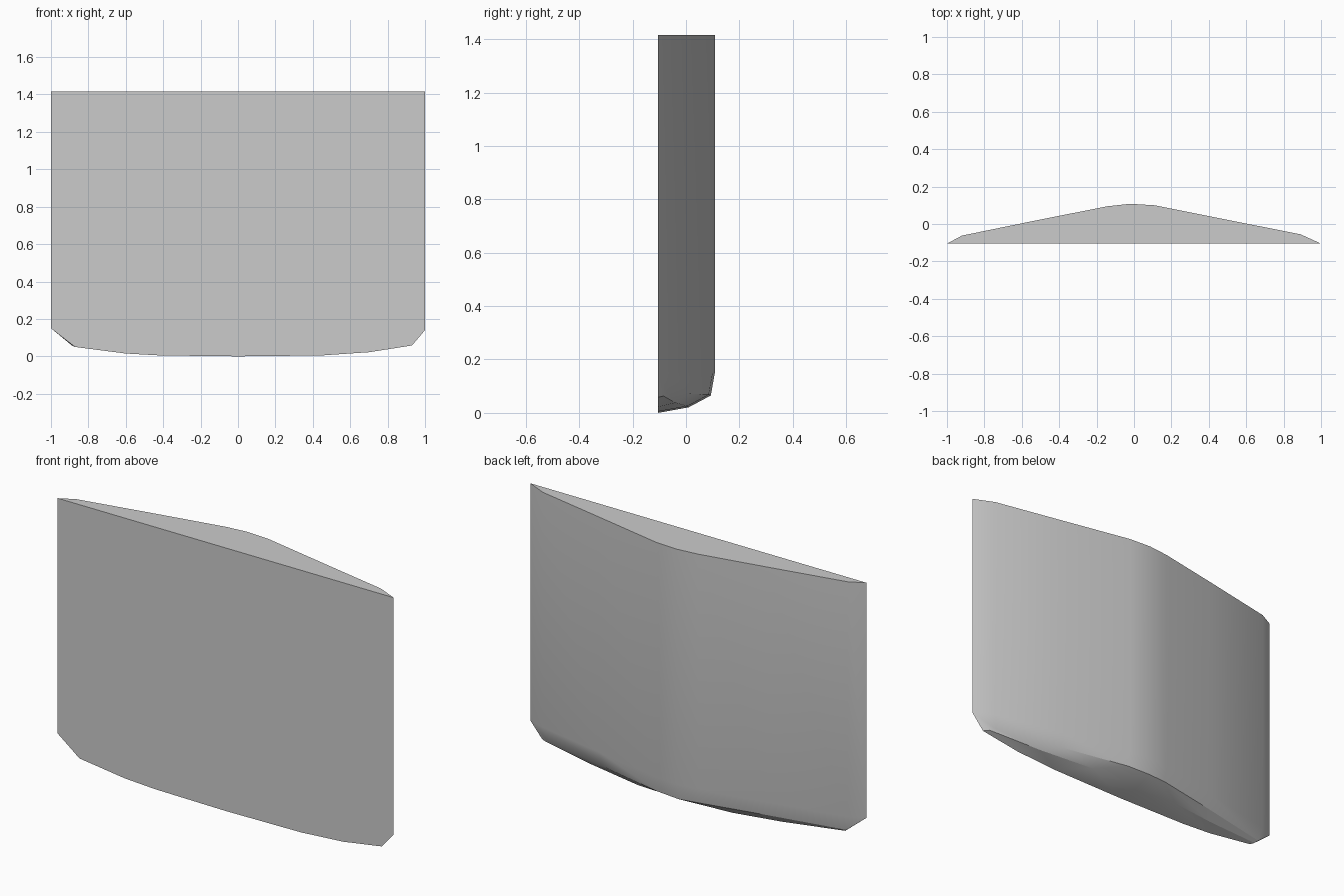
import bpy, bmesh, math

cube = bpy.data.objects.get("Cube")
if cube:
    bpy.data.objects.remove(cube, do_unlink=True)

FRONT, TOP, SHOULDER = -0.105, 1.415, 0.15

# Stations across the width: front lower edge (x, z), back edge (x, y), back lower edge z
front_edge = [(-1, .15), (-.87, .05), (-.6, .015), (-.42, .005), (0, 0),
              (.45, .005), (.7, .022), (.93, .058), (1, .14)]
back_edge = [(-1, FRONT), (-.92, -.062), (-.5, .024), (-.14, .095), (-.02, .108),
             (.11, .1), (.5, .022), (.89, -.055), (1, FRONT)]
back_low = [.15, .07, .072, .07, .065, .068, .072, .075, .14]


def section(front, back, low):
    """Closed outline of the slab at one station, front top round to back top."""
    (fx, fz), (bx, by) = front, back
    if by == FRONT:
        return [(bx, by, TOP)] + [(bx, by, fz)] * 4 + [(bx, by, TOP)]
    lx, ly = bx * .98, by - .015
    mid = ((fx + lx) / 2, FRONT + .58 * (ly - FRONT), fz + .32 * (low - fz))
    return [(fx, FRONT, TOP), (fx, FRONT, fz), mid,
            (lx, ly, low), (bx, by, SHOULDER), (bx, by, TOP)]


# Loft the sections into one closed slab
bm = bmesh.new()
rings = [[bm.verts.new(p) for p in section(*s)]
         for s in zip(front_edge, back_edge, back_low)]
for a, b in zip(rings, rings[1:]):
    for i in range(len(a)):
        j = (i + 1) % len(a)
        bm.faces.new((a[i], a[j], b[j], b[i]))
bmesh.ops.remove_doubles(bm, verts=bm.verts[:], dist=1e-5)
bmesh.ops.recalc_face_normals(bm, faces=bm.faces[:])
mesh = bpy.data.meshes.new("tapered_slab")
bm.to_mesh(mesh)
bm.free()

slab = bpy.data.objects.new("tapered_slab", mesh)
bpy.context.collection.objects.link(slab)

# Plain grey material
grey = bpy.data.materials.new("plain_grey")
grey.use_nodes = True
colour = (.6, .6, .6, 1)
grey.diffuse_color = colour
grey.node_tree.nodes["Principled BSDF"].inputs["Base Color"].default_value = colour
mesh.materials.append(grey)

# Soft back ridge, crisp rims
bpy.ops.object.select_all(action='DESELECT')
slab.select_set(True)
bpy.context.view_layer.objects.active = slab
bpy.ops.object.shade_smooth_by_angle(angle=math.radians(25))
